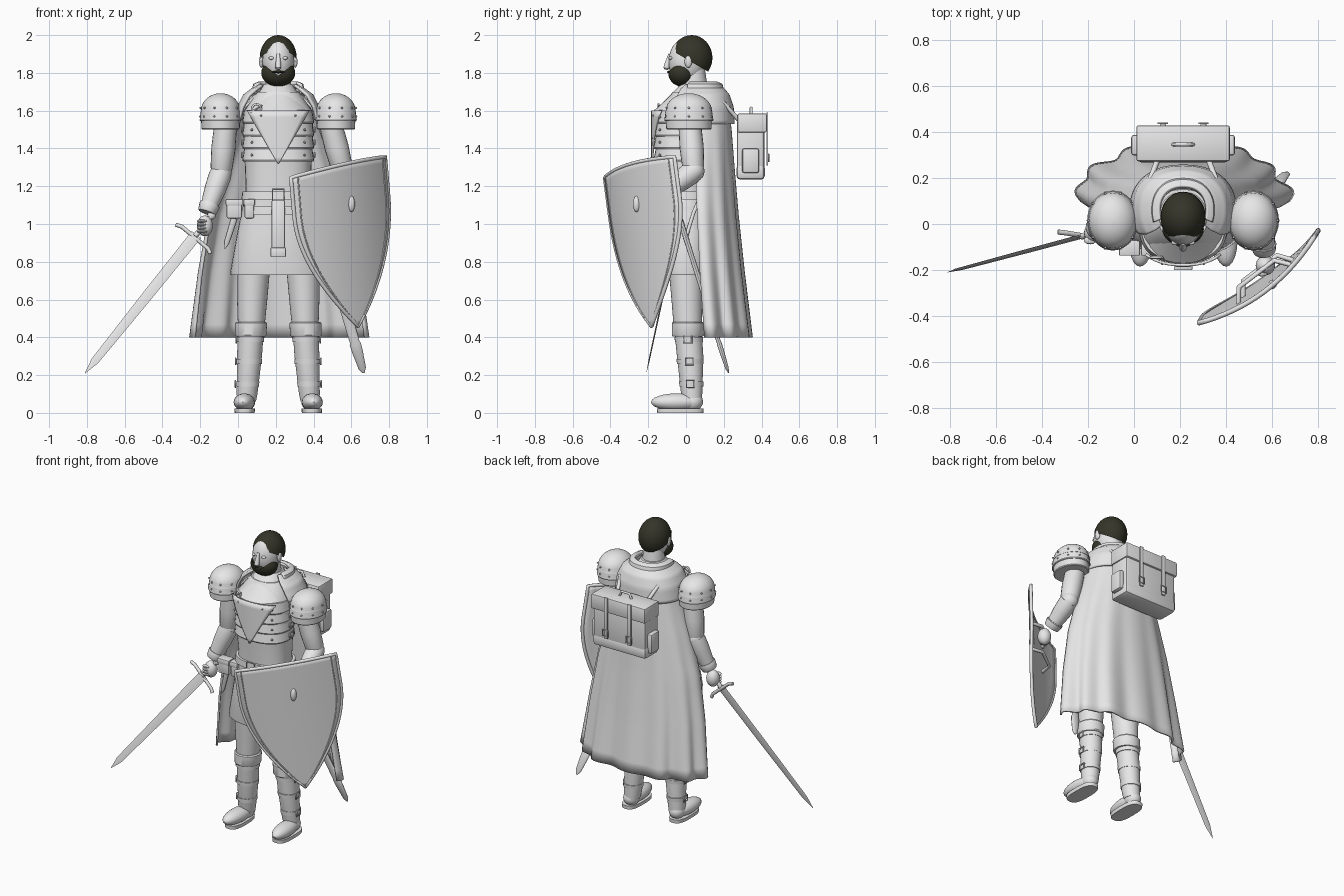
import bpy, bmesh, math
from mathutils import Vector, Matrix

cube = bpy.data.objects.get("Cube")
if cube:
    bpy.data.objects.remove(cube)

CX = 0.213
BODY = Matrix.Translation((CX, 0, 0))


def material(name, rgb):
    m = bpy.data.materials.new(name)
    m.use_nodes = True
    m.diffuse_color = (*rgb, 1)
    m.node_tree.nodes["Principled BSDF"].inputs["Base Color"].default_value = (*rgb, 1)
    return m


GREY = material("plain grey", (0.8, 0.8, 0.8))
DARK = material("dark hair", (0.035, 0.035, 0.022))


def finish(name, bm, mat=GREY, M=None, angle=0.6):
    if M:
        bm.transform(M)
    bmesh.ops.recalc_face_normals(bm, faces=bm.faces)
    me = bpy.data.meshes.new(name)
    bm.to_mesh(me)
    bm.free()
    me.materials.append(mat)
    me.shade_smooth()
    me.set_sharp_from_angle(angle=angle)
    ob = bpy.data.objects.new(name, me)
    bpy.context.collection.objects.link(ob)
    return ob


def grid(name, rows, closed=False, caps=False, thick=0, M=None, mat=GREY):
    """Skin a list of equal point rows."""
    bm = bmesh.new()
    vs = [[bm.verts.new(p) for p in r] for r in rows]
    n = len(rows[0])
    for a, b in zip(vs, vs[1:]):
        for i in range(n if closed else n - 1):
            j = (i + 1) % n
            bm.faces.new((a[i], a[j], b[j], b[i]))
    if caps:
        bm.faces.new(vs[0])
        bm.faces.new(vs[-1])
    ob = finish(name, bm, mat, M)
    if thick:
        mod = ob.modifiers.new("thickness", "SOLIDIFY")
        mod.thickness, mod.offset = thick, 0
    return ob


def power(v, p):
    return math.copysign(abs(v) ** p, v)


def loft(name, rings, seg=32, M=BODY, p=1.0, mat=GREY, caps=True):
    """Rings are (z, rx, ry, cx, cy), the centre being optional."""
    rows = []
    for r in rings:
        z, rx, ry, cx, cy = (*r, 0, 0)[:5]
        ang = [math.tau * i / seg for i in range(seg)]
        rows.append([(cx + rx * power(math.cos(a), p), cy + ry * power(math.sin(a), p), z) for a in ang])
    return grid(name, rows, True, caps, M=M, mat=mat)


def frame(p0, p1, side=(1, 0, 0)):
    w = (Vector(p1) - Vector(p0)).normalized()
    u = Vector(side)
    u = (u - w * u.dot(w)).normalized()
    return Matrix.Translation(p0) @ Matrix((u, w.cross(u), w)).transposed().to_4x4()


def limb(name, p0, p1, radii, seg=20, flat=1.0, side=(1, 0, 0), mat=GREY):
    """Tapered rod from p0 to p1, radii as (fraction, radius)."""
    d = (Vector(p1) - Vector(p0)).length
    return loft(name, [(t * d, r, r * flat) for t, r in radii], seg, frame(p0, p1, side), mat=mat)


def ball(name, c, r, mat=GREY, seg=24, cut=None, rot=0):
    bm = bmesh.new()
    bmesh.ops.create_uvsphere(bm, u_segments=seg, v_segments=seg // 2, radius=1)
    bm.transform(Matrix.Translation(c) @ Matrix.Rotation(rot, 4, "Z") @ Matrix.Diagonal((*r, 1)))
    for co, no in cut or []:
        g = bm.verts[:] + bm.edges[:] + bm.faces[:]
        bmesh.ops.bisect_plane(bm, geom=g, plane_co=co, plane_no=no, clear_inner=True)
    return finish(name, bm, mat)


def box(name, c, size, bevel=0.004, M=None):
    bm = bmesh.new()
    bmesh.ops.create_cube(bm, size=1, matrix=Matrix.Translation(c) @ Matrix.Diagonal((*size, 1)))
    bmesh.ops.bevel(bm, geom=bm.edges[:], offset=bevel, segments=2, affect="EDGES", profile=0.5)
    return finish(name, bm, M=M)


def wire(name, pts, r, closed=False):
    cu = bpy.data.curves.new(name, "CURVE")
    cu.dimensions, cu.bevel_depth, cu.bevel_resolution, cu.use_fill_caps = "3D", r, 2, True
    sp = cu.splines.new("POLY")
    sp.points.add(len(pts) - 1)
    for q, p in zip(sp.points, pts):
        q.co = (*p, 1)
    sp.use_cyclic_u = closed
    cu.materials.append(GREY)
    bpy.context.collection.objects.link(bpy.data.objects.new(name, cu))


def buckle(name, c, w, h, along="x"):
    x, y, z = c
    q = [(-w, -h), (w, -h), (w, h), (-w, h)]
    wire(name, [(x + a, y, z + b) if along == "x" else (x, y + a, z + b) for a, b in q], 0.004, True)


# Head, hair and beard
ball("head", (CX, 0.005, 1.86), (0.085, 0.098, 0.125))
ball("hair", (CX, 0.03, 1.88), (0.098, 0.11, 0.12), DARK, 32, [((CX, -0.07, 1.915), (0, 0.58, 1))])
beard = ball("beard", (CX, -0.022, 1.8), (0.09, 0.072, 0.072), DARK, 32,
             [((CX, 0, 0), (1, 0, 0)), ((CX, 0, 1.785), (0.75, 0, -1))])
mod = beard.modifiers.new("mirror", "MIRROR")
mod.mirror_object = ball("mirror_helper", (0, 0, 0), (0.01, 0.01, 0.01), seg=4)
mod.mirror_object.location.x = CX
mod.mirror_object.hide_render = True
mod.mirror_object.hide_viewport = True
ball("moustache", (CX, -0.086, 1.805), (0.034, 0.014, 0.007), DARK)
limb("nose", (CX, -0.085, 1.9), (CX, -0.104, 1.825), [(0, 0.008), (0.7, 0.015), (1, 0.016), (1.1, 0.008)])
for s in (-1, 1):
    ball("eye", (CX + s * 0.036, -0.08, 1.878), (0.015, 0.012, 0.009), seg=16)
    ball("ear", (CX + s * 0.09, 0.012, 1.86), (0.012, 0.02, 0.033), seg=16)
loft("neck", [(1.66, 0.075, 0.075, 0, 0.05), (1.82, 0.062, 0.065, 0, 0.035)])

# Torso, breastplate lames and collar
loft("torso", [(1.08, 0.18, 0.13, 0, -0.01), (1.2, 0.172, 0.128, 0, -0.01), (1.34, 0.178, 0.14, 0, -0.015),
               (1.5, 0.185, 0.145, 0, -0.015), (1.6, 0.18, 0.14), (1.7, 0.11, 0.11, 0, 0.04)], p=0.85)
for i in range(4):
    z = 1.33 + i * 0.067
    loft("chest_lame", [(z, 0.186, 0.15, 0, -0.018), (z + 0.008, 0.19, 0.154, 0, -0.018),
                        (z + 0.072, 0.18, 0.145, 0, -0.015)], p=0.85)
    for s in (-1, 1):
        ball("chest_rivet", (CX + s * 0.14, -0.139, z + 0.035), (0.007, 0.007, 0.007), seg=10)
        buckle("side_buckle", (CX + s * 0.192, 0.0, z + 0.035), 0.022, 0.014, "y")
loft("collar", [(1.59, 0.165, 0.163, 0, -0.008), (1.6, 0.168, 0.165, 0, -0.006), (1.66, 0.125, 0.125, 0, 0.02),
                (1.735, 0.078, 0.083, 0, 0.05), (1.742, 0.072, 0.076, 0, 0.05)], p=0.9)
rows = []
for k in range(9):
    t = k / 8
    w = 0.16 * (1 - t) + 0.003
    xs = [w * (i / 6 - 1) for i in range(13)]
    rows.append([(CX + x, -0.025 - 0.153 * (1 - abs(x / 0.21) ** 2.3) ** 0.45, 1.6 - 0.28 * t) for x in xs])
grid("breast_point", rows, thick=0.012)
wire("brooch", [(CX - 0.115 + 0.024 * math.cos(a), -0.145, 1.61 + 0.024 * math.sin(a))
                for a in [math.tau * i / 16 for i in range(16)]], 0.006, True)
limb("brooch_pin", (CX - 0.145, -0.148, 1.59), (CX - 0.085, -0.148, 1.63), [(0, 0.004), (1, 0.004)], 8)
for i in range(5):
    ball("collar_rivet", (CX + (i - 2) * 0.045, -0.172, 1.575), (0.006, 0.006, 0.006), seg=10)

# Skirt, belt, hanging strap and pouches
loft("skirt", [(0.73, 0.252, 0.14), (0.74, 0.255, 0.142), (0.95, 0.218, 0.138), (1.14, 0.178, 0.134, 0, -0.008)], p=0.85)
for z in (1.13, 1.05):
    loft("belt", [(z, 0.195, 0.148, 0, -0.008), (z + 0.042, 0.19, 0.146, 0, -0.008)], p=0.85)
box("hanging_strap", (CX, -0.172, 0.98), (0.07, 0.03, 0.29))
box("strap_end", (CX, -0.178, 0.85), (0.08, 0.045, 0.05))
buckle("belt_buckle", (CX, -0.172, 1.15), 0.03, 0.034)
for x, w in ((-0.02, 0.08), (0.06, 0.05)):
    box("pouch", (x, -0.1, 1.08), (w, 0.06, 0.1), 0.008)
    box("pouch_flap", (x, -0.105, 1.115), (w + 0.01, 0.065, 0.035), 0.006)
limb("dagger", (-0.02, -0.09, 1.03), (-0.07, -0.07, 0.87), [(0, 0.018), (0.8, 0.015), (1, 0.004)], 12, 0.5)


def ripple_sheet(name, spec, thick, n=72, waves=0.0):
    """Open cloth round the back; spec rows are (z, rx, ry, cy, overlap angle)."""
    out = []
    top, low = spec[0][0], spec[-1][0]
    for (a, b) in zip(spec, spec[1:]):
        for k in range(5):
            z, rx, ry, cy, e = [p + (q - p) * k / 5 for p, q in zip(a, b)]
            out.append((z, rx, ry, cy, e))
    out.append(spec[-1])
    sheet = []
    for z, rx, ry, cy, e in out:
        amp = waves * ((top - z) / (top - low)) ** 1.3
        line = []
        for i in range(n + 1):
            a = math.radians(-e + (180 + 2 * e) * i / n)
            f = 1 + amp * (math.sin(a * 13) + 0.5 * math.sin(a * 7 + 1))
            line.append((CX + f * rx * power(math.cos(a), 0.88), cy + f * ry * power(math.sin(a), 0.88), z))
        sheet.append(line)
    grid(name, sheet, thick=thick)


# Cape and shoulder mantle
ripple_sheet("cape", [(1.7, 0.1, 0.1, 0.07, 30), (1.62, 0.19, 0.16, 0.06, 25), (1.5, 0.225, 0.175, 0.06, 10),
                      (1.3, 0.29, 0.19, 0.06, 2), (1.05, 0.36, 0.21, 0.06, 0), (0.75, 0.41, 0.225, 0.075, 0),
                      (0.4, 0.45, 0.24, 0.1, 0)], 0.012, waves=0.045)
ripple_sheet("shoulder_mantle", [(1.735, 0.1, 0.095, 0.06, 35), (1.71, 0.14, 0.14, 0.06, 35),
                                 (1.68, 0.18, 0.165, 0.06, 35), (1.62, 0.21, 0.185, 0.06, 30),
                                 (1.53, 0.225, 0.19, 0.06, 22)], 0.015)
ripple_sheet("hood_roll", [(1.745, 0.1, 0.1, 0.06, 20), (1.735, 0.125, 0.125, 0.06, 20),
                           (1.69, 0.13, 0.135, 0.06, 20)], 0.02)

# Pauldrons
for s in (-1, 1):
    M = Matrix.Translation((CX + s * 0.305, 0.015, 0))
    dome = [(1.6 + 0.092 * math.sin(a), 0.104 * math.cos(a), 0.122 * math.cos(a))
            for a in [math.radians(i * 11) for i in range(9)]]
    loft("pauldron_dome", [(1.59, 0.107, 0.126)] + dome, M=M)
    loft("pauldron_band", [(1.545, 0.108, 0.127), (1.55, 0.111, 0.13), (1.6, 0.104, 0.122)], M=M)
    loft("pauldron_rim", [(1.5, 0.096, 0.115), (1.505, 0.101, 0.12), (1.56, 0.104, 0.122)], M=M)
    for i in range(10):
        a = math.tau * i / 10
        for z, k in ((1.615, 1.0), (1.57, 1.02)):
            c = (CX + s * 0.305 + 0.106 * k * math.cos(a), 0.015 + 0.124 * k * math.sin(a), z)
            ball("pauldron_rivet", c, (0.006, 0.006, 0.006), seg=8)

# Arms and hands
arms = [("right", (-0.065, 0.02, 1.53), (-0.09, 0.03, 1.27), (-0.165, -0.02, 1.06), (-0.175, -0.04, 0.99)),
        ("left", (0.49, 0.02, 1.53), (0.555, 0.04, 1.28), (0.565, -0.12, 1.16), (0.57, -0.18, 1.12))]
for n, sh, el, wr, hand in arms:
    limb(n + "_upper_arm", sh, el, [(0, 0.06), (0.5, 0.064), (0.9, 0.058), (1.05, 0.045)])
    ball(n + "_elbow", el, (0.056, 0.058, 0.056))
    limb(n + "_forearm", el, wr, [(0, 0.058), (0.1, 0.06), (0.4, 0.057), (0.8, 0.047), (1, 0.043)])
    limb(n + "_cuff", el, wr, [(0.78, 0.053), (0.8, 0.055), (0.97, 0.05), (1, 0.046)])
    ball(n + "_hand", hand, (0.042, 0.042, 0.055))
    for i in range(4):
        c = (hand[0] - 0.015, hand[1] - 0.03, hand[2] + 0.025 - i * 0.018)
        ball(n + "_finger", c, (0.028, 0.018, 0.01), seg=12)

# Sword
grip, tip, guard = (-0.155, -0.035, 1.025), (-0.81, -0.21, 0.21), Vector((0.18, -0.03, -0.15)).normalized()
limb("sword_blade", grip, tip, [(0.1, 0.031), (0.5, 0.028), (0.92, 0.021), (1, 0.001)], 4, 0.16, guard)
limb("sword_grip", grip, tip, [(-0.02, 0.014), (0.11, 0.014)], 12, 1, guard)
ball("sword_pommel", (-0.14, -0.03, 1.045), (0.022, 0.018, 0.022))
mid = Vector((-0.228, -0.05, 0.928))
wire("sword_guard", [mid - guard * 0.12 + Vector((-0.01, 0, -0.008)), mid - guard * 0.09, mid,
                     mid + guard * 0.09, mid + guard * 0.12 + Vector((-0.01, 0, -0.008))], 0.011)

# Scabbard with hilt strap
limb("scabbard", (0.43, -0.03, 1.02), (0.665, 0.225, 0.212),
     [(0, 0.03), (0.02, 0.032), (0.8, 0.026), (0.81, 0.03), (0.86, 0.029), (0.97, 0.02), (1, 0.006)], 16, 0.45)
wire("scabbard_strap", [(0.41, 0.08, 1.15), (0.44, 0.04, 1.06), (0.46, 0.0, 0.93)], 0.01)

# Shield
T0, V = Vector((0.53, -0.245, 1.3)), Vector((0.07, 0.11, -0.84))
U, N = Vector((0.79, 0.585, 0.174)), Vector((0.585, -0.79, 0))


def shield_point(t, s, lift=0.0):
    w = 0.315 * max(1 - max(t - 0.25, 0) ** 1.9 / 0.75 ** 1.9, 0.004)
    q = s * w / 0.315
    return T0 + V * (t - 0.02 * (1 - q * q) * (1 - t)) + U * (s * w) + N * (0.06 * (1 - q * q) + lift)


steps = [i / 28 for i in range(29)]
grid("shield", [[shield_point(t, i / 8 - 1) for i in range(17)] for t in steps], thick=0.014)
edge = [shield_point(t, -1) for t in steps] + [shield_point(t, 1) for t in reversed(steps)]
wire("shield_rim", edge + [shield_point(0, 1 - i / 8) for i in range(1, 16)], 0.011, True)
for s in (-1, 1):
    wire("shield_inner_line", [shield_point(t * 0.94, s * 0.9, 0.007) for t in steps], 0.004)
ball("shield_boss", shield_point(0.25, 0.06, 0.008), (0.018, 0.02, 0.042))
for t in (0.15, 0.38):
    wire("shield_strap", [shield_point(t, -0.45, -0.005), shield_point(t, -0.3, -0.07),
                          shield_point(t + 0.04, 0.3, -0.07), shield_point(t + 0.04, 0.45, -0.005)], 0.011)

# Backpack
box("backpack", (CX, 0.342, 1.42), (0.39, 0.145, 0.33), 0.015)
box("backpack_base", (CX, 0.342, 1.275), (0.4, 0.15, 0.08), 0.02)
box("backpack_flap", (CX, 0.35, 1.535), (0.405, 0.155, 0.1), 0.008)
wire("backpack_handle", [(CX - 0.045, 0.345, 1.58), (CX - 0.03, 0.345, 1.615), (CX + 0.03, 0.345, 1.615),
                         (CX + 0.045, 0.345, 1.58)], 0.008)
for s in (-1, 1):
    box("side_pocket", (CX + s * 0.205, 0.342, 1.335), (0.04, 0.09, 0.13), 0.012)
    box("pack_strap", (CX + s * 0.088, 0.43, 1.45), (0.026, 0.01, 0.28), 0.003)
    buckle("pack_buckle", (CX + s * 0.088, 0.437, 1.35), 0.02, 0.02)
    wire("shoulder_strap", [(CX + s * 0.11, 0.28, 1.55), (CX + s * 0.14, 0.2, 1.64), (CX + s * 0.15, 0.06, 1.67)], 0.012)

# Legs, greaves and shoes
for s, n in ((-1, "right"), (1, "left")):
    X = lambda d: s * d
    loft(n + "_thigh", [(0.45, 0.07, 0.075, X(0.143), 0.01), (0.6, 0.08, 0.082, X(0.138), 0.005),
                        (0.8, 0.09, 0.095, X(0.13), 0)])
    loft(n + "_knee_band", [(0.405, 0.079, 0.08, X(0.146), 0.01), (0.412, 0.083, 0.085, X(0.146), 0.01),
                            (0.475, 0.085, 0.085, X(0.144), 0.01), (0.482, 0.078, 0.08, X(0.144), 0.01)])
    loft(n + "_greave", [(0.06, 0.05, 0.05, X(0.168), 0.035), (0.1, 0.055, 0.056, X(0.165), 0.03),
                         (0.3, 0.066, 0.07, X(0.152), 0.022), (0.42, 0.068, 0.072, X(0.146), 0.012)])
    for z, r in ((0.14, 0.061), (0.26, 0.068), (0.375, 0.072)):
        off, cy = 0.172 - z * 0.065, 0.036 - z * 0.055
        loft(n + "_greave_strap", [(z, r, r + 0.002, X(off), cy), (z + 0.026, r + 0.002, r + 0.004, X(off), cy)])
        buckle(n + "_greave_buckle", (CX + s * (off + r + 0.003), cy - 0.005, z + 0.013), 0.02, 0.018, "y")
    ball(n + "_shoe", (CX + s * 0.18, -0.05, 0.057), (0.056, 0.135, 0.046), rot=s * 0.06)
    ball(n + "_heel", (CX + s * 0.172, 0.035, 0.06), (0.05, 0.055, 0.05))
    loft(n + "_sole", [(0, 0.053, 0.122, X(0.178), -0.03), (0.024, 0.055, 0.124, X(0.178), -0.03)], p=0.7)
